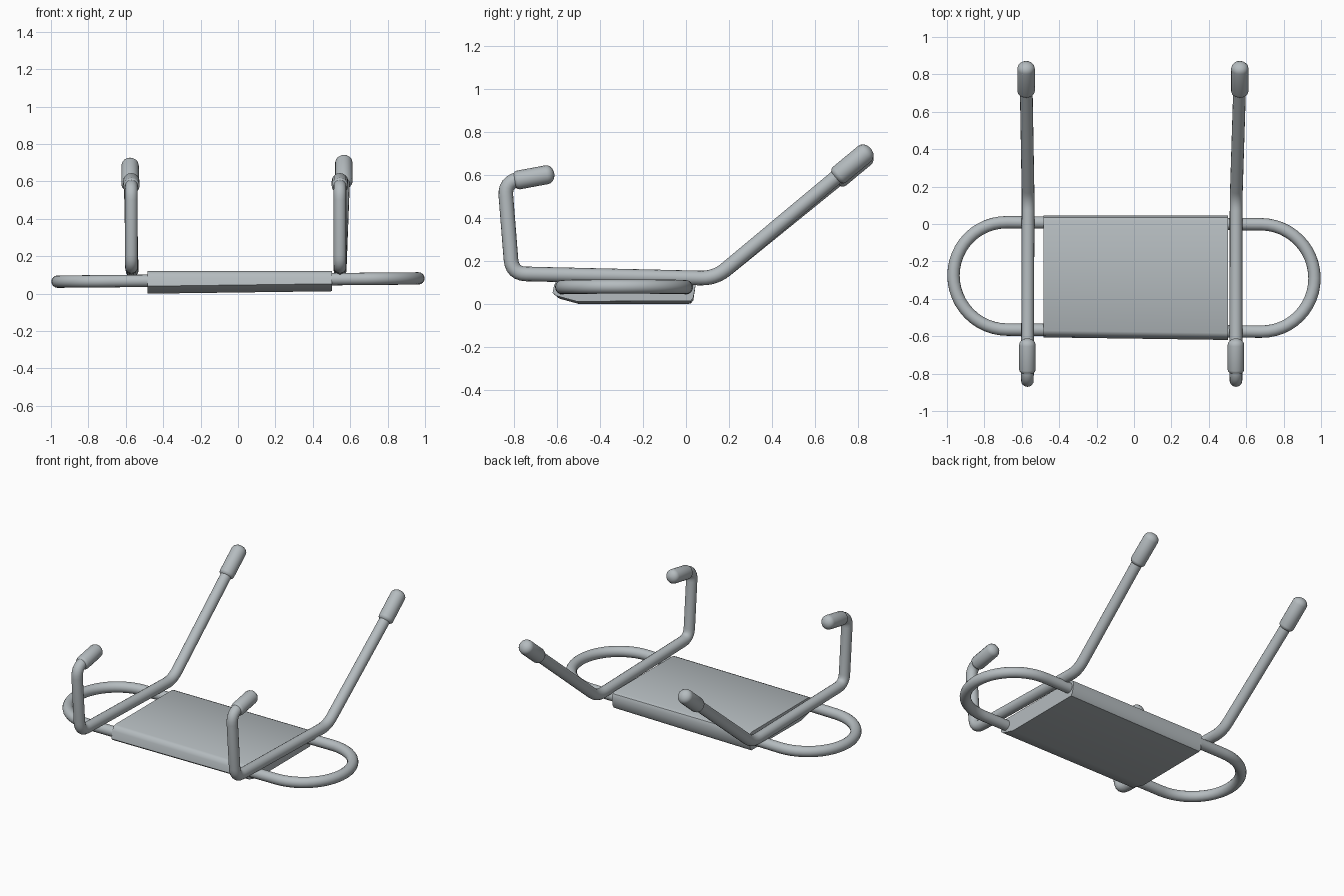
import bpy, bmesh, math
from mathutils import Vector

cube = bpy.data.objects.get("Cube")
if cube:
    bpy.data.objects.remove(cube)

grey = bpy.data.materials.new("cool_grey")
grey.use_nodes = True
colour = (0.46, 0.50, 0.52, 1)
grey.diffuse_color = colour
grey.node_tree.nodes["Principled BSDF"].inputs["Base Color"].default_value = colour


def add_mesh(name, bm, angle=50):
    bmesh.ops.recalc_face_normals(bm, faces=bm.faces)
    mesh = bpy.data.meshes.new(name)
    bm.to_mesh(mesh)
    bm.free()
    mesh.materials.append(grey)
    obj = bpy.data.objects.new(name, mesh)
    bpy.context.collection.objects.link(obj)
    bpy.ops.object.select_all(action='DESELECT')
    obj.select_set(True)
    bpy.context.view_layer.objects.active = obj
    bpy.ops.object.shade_smooth_by_angle(angle=math.radians(angle))
    return obj


def tube(name, points, radii, side, closed=False, sides=16):
    """Sweep a circle along a planar path; side is the plane's normal."""
    pts = [Vector(p) for p in points]
    n = len(pts)
    side = Vector(side)
    bm = bmesh.new()
    rings = []
    for i, p in enumerate(pts):
        a = pts[i - 1] if closed or i else p
        b = pts[(i + 1) % n] if closed or i < n - 1 else p
        out = (b - a).normalized().cross(side).normalized()
        ring = []
        for k in range(sides):
            t = math.tau * k / sides
            ring.append(bm.verts.new(p + radii[i] * (math.cos(t) * out + math.sin(t) * side)))
        rings.append(ring)
    for i in range(n if closed else n - 1):
        r, s = rings[i], rings[(i + 1) % n]
        for k in range(sides):
            j = (k + 1) % sides
            bm.faces.new((r[k], r[j], s[j], s[k]))
    if not closed:
        bm.faces.new(rings[0])
        bm.faces.new(rings[-1])
    return add_mesh(name, bm)


def rounded(corners, r, steps=6):
    """Replace inner corners of a path with smooth bends."""
    pts = [Vector(c) for c in corners]
    path = [pts[0]]
    for a, b, c in zip(pts, pts[1:], pts[2:]):
        p = b + (a - b).normalized() * r
        q = b + (c - b).normalized() * r
        for k in range(steps + 1):
            t = k / steps
            path.append(p * (1 - t) ** 2 + b * 2 * t * (1 - t) + q * t * t)
    return path + [pts[-1]]


def grip(name, start, end, r, side):
    """Capsule sleeve with domed ends."""
    a, b = Vector(start), Vector(end)
    d = (b - a).normalized()
    angles = [math.radians(v) for v in (8, 30, 50, 70, 90)]
    pts = [a + d * r * 0.6 * (1 - math.cos(math.pi / 2 - t)) for t in angles]
    radii = [r * math.sin(t) for t in angles]
    for t in reversed(angles):
        pts.append(b - d * r * 0.8 * (1 - math.cos(t)))
        radii.append(r * math.sin(t))
    # keep the domes monotonic along the sleeve
    for i, t in enumerate(angles):
        pts[i] = a + d * r * 0.6 * (1 - math.cos(t))
        pts[-1 - i] = b - d * r * 0.8 * (1 - math.cos(t))
    return tube(name, pts, radii, side)


# Closed side loop that carries the bed
loop = []
for sign in (1, -1):
    for k in range(25):
        t = math.pi * (k / 24 - 0.5)
        x = sign * (0.68 + 0.285 * math.cos(t))
        y = -0.283 + sign * 0.287 * math.sin(t)
        loop.append((x, y - 0.008 * x, 0.083 + 0.009 * x))
tube("carrying_loop", loop, [0.033] * len(loop), (0, 0, 1), closed=True)

# Bent rails with front and rear grips
for label, front_x, mid_x, back_x, lift in (("right", -0.57, -0.566, -0.577, -0.01),
                                            ("left", 0.545, 0.546, 0.566, 0.005)):
    corners = [(front_x, -0.70, 0.605), (front_x, -0.842, 0.578),
               (front_x, -0.808, 0.152), (mid_x, 0.135, 0.13),
               (back_x, 0.77, 0.655 + lift)]
    path = rounded(corners, 0.065)
    tube(label + "_rail", path, [0.034] * len(path), (1, 0, 0))
    grip(label + "_front_grip", (front_x, -0.805, 0.582),
         (front_x, -0.612, 0.618), 0.044, (1, 0, 0))
    grip(label + "_rear_grip", (back_x, 0.69, 0.588 + lift),
         (back_x, 0.859, 0.728 + lift), 0.047, (1, 0, 0))

# Bed: wrapped panel with a rounded section and a slightly skewed underside
section = [(-0.575, 0.130), (-0.593, 0.122), (-0.604, 0.10), (-0.612, 0.05),
           (-0.595, 0.036), (-0.50, 0.010), (0.022, 0.012), (0.034, 0.028),
           (0.045, 0.10), (0.036, 0.122), (0.018, 0.130)]
bm = bmesh.new()
ends = []
for x, drop, shift in ((-0.485, 0.0, 0.006), (0.502, 0.013, -0.008)):
    ends.append([bm.verts.new((x, y + (shift if y < -0.3 else 0), z + (drop if z < 0.06 else 0)))
                 for y, z in section])
for i in range(len(section)):
    j = (i + 1) % len(section)
    bm.faces.new((ends[0][i], ends[0][j], ends[1][j], ends[1][i]))
for end in ends:
    bm.faces.new(end)
add_mesh("bed_panel", bm, 40)

# Centre on the ground
bpy.context.view_layer.update()
parts = [o for o in bpy.context.collection.objects if o.type == 'MESH']
low = min((o.matrix_world @ v.co).z for o in parts for v in o.data.vertices)
for o in parts:
    o.location.z -= low
